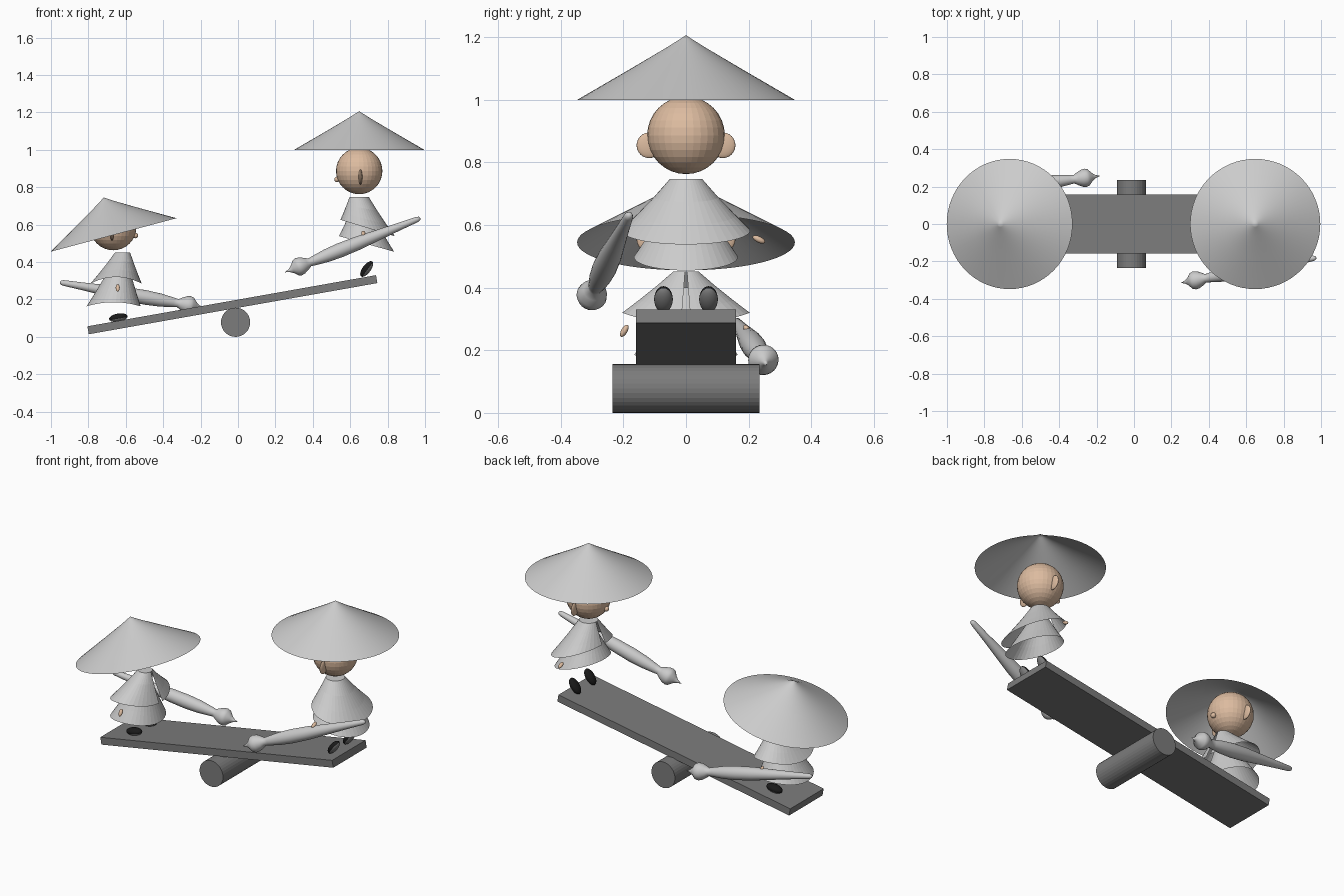
import bpy, bmesh, math
from mathutils import Vector, Matrix

if "Cube" in bpy.data.objects:
    bpy.data.objects.remove(bpy.data.objects["Cube"])


def material(name, r, g, b):
    m = bpy.data.materials.new(name)
    m.diffuse_color = (r, g, b, 1)
    m.use_nodes = True
    m.node_tree.nodes["Principled BSDF"].inputs["Base Color"].default_value = m.diffuse_color
    return m


CLOTH = material("pale_grey", 0.60, 0.60, 0.60)
WOOD = material("dark_grey", 0.20, 0.20, 0.20)
SKIN = material("skin", 0.72, 0.50, 0.35)
BLACK = material("black", 0.01, 0.01, 0.01)


def finish(name, bm, mats, smooth=False):
    bmesh.ops.recalc_face_normals(bm, faces=bm.faces)
    me = bpy.data.meshes.new(name)
    bm.to_mesh(me)
    bm.free()
    for m in mats:
        me.materials.append(m)
    for p in me.polygons:
        p.use_smooth = smooth
    ob = bpy.data.objects.new(name, me)
    bpy.context.collection.objects.link(ob)
    return ob


def loft(bm, rings):
    """Skin a list of rings; a gap of None in ring closes nothing."""
    vs = [[bm.verts.new(p) for p in r] for r in rings]
    n = len(vs[0])
    for a, b in zip(vs, vs[1:]):
        for i in range(n):
            bm.faces.new((a[i], a[(i + 1) % n], b[(i + 1) % n], b[i]))
    return vs


def lathe(name, profile, matrix, mat, n=48, smooth=True):
    bm = bmesh.new()
    rings = [[(r * math.cos(2 * math.pi * i / n), r * math.sin(2 * math.pi * i / n), z)
              for i in range(n)] for z, r in profile]
    loft(bm, rings)
    bmesh.ops.remove_doubles(bm, verts=bm.verts, dist=1e-5)
    bm.transform(matrix)
    return finish(name, bm, [mat], smooth)


def ellipsoid(name, loc, radii, mats, rot=None, seg=24, smooth=True, split=None):
    bm = bmesh.new()
    bmesh.ops.create_uvsphere(bm, u_segments=seg, v_segments=seg // 2, radius=1)
    if split is not None:
        for f in bm.faces:
            f.material_index = int(f.calc_center_median().z < split)
    bm.transform(Matrix.Translation(loc) @ (rot or Matrix()) @ Matrix.Diagonal((*radii, 1)))
    return finish(name, bm, mats, smooth)


def garment(name, top, top_r, bottom, rx, ry, slope, arch, facing, slit, n=40):
    """Flared cloth: elliptical hem that may slope or arch, with optional front slit."""
    bm = bmesh.new()
    rings = []
    for t in (0, 0.35, 0.7, 1):
        s = t * 0.9 + 0.1 * t * t
        ring = []
        for i in range(n):
            a = 2 * math.pi * (i + 0.5) / n
            c, d = math.cos(a), math.sin(a)
            hem = Vector((bottom[0] + rx * c, ry * d, bottom[1] - slope * c - arch * c * c))
            neck = Vector((top[0] + top_r * c, top_r * d, top[1]))
            p = neck.lerp(hem, s)
            p.z = neck.z + (hem.z - neck.z) * t
            ring.append(p)
        rings.append(ring)
    vs = loft(bm, rings)
    bm.faces.new(vs[0])
    if slit:
        front = [f for f in bm.faces if len(f.verts) == 4
                 and abs(f.calc_center_median().y) < 0.001
                 and (f.calc_center_median().x - top[0]) * facing > 0]
        bmesh.ops.delete(bm, geom=front, context='FACES')
    return finish(name, bm, [CLOTH])


def tilt(deg):
    return Matrix.Rotation(math.radians(deg), 4, 'Y')


def brush(name, tip, end):
    tip, end = Vector(tip), Vector(end)
    d = end - tip
    m = Matrix.Translation(tip) @ d.to_track_quat('Z', 'Y').to_matrix().to_4x4()
    k = d.length / 0.79
    # pointed bulb, narrow neck, spindle handle
    prof = [(0, 0), (0.025, 0.008), (0.045, 0.022), (0.065, 0.044), (0.08, 0.049),
            (0.10, 0.046), (0.125, 0.034), (0.145, 0.022), (0.17, 0.026), (0.24, 0.035),
            (0.32, 0.039), (0.42, 0.037), (0.54, 0.029), (0.66, 0.021), (0.77, 0.015),
            (0.785, 0.010), (0.79, 0)]
    lathe(name, [(z * k, r) for z, r in prof], m, CLOTH, 24)


# seesaw plank
bm = bmesh.new()
bmesh.ops.create_cube(bm, size=1)
bm.transform(Matrix.Translation((-0.03, 0, 0.172)) @ tilt(-10.05)
             @ Matrix.Diagonal((1.567, 0.318, 0.043, 1)))
finish("plank", bm, [WOOD])

# log pivot
lathe("pivot_log", [(-0.235, 0), (-0.235, 0.078), (0.235, 0.078), (0.235, 0)],
      Matrix.Translation((-0.013, 0, 0.078)) @ Matrix.Rotation(math.pi / 2, 4, 'X'),
      WOOD, 32, False)


def figure(side, facing, head, hat, hat_tilt, cape, skirt, hand, hand_slope, shoe, shoe_tilt):
    # wide conical hat, open beneath
    lathe(side + "_hat", [(0, 0.348), (0.10, 0.176), (0.165, 0.066), (0.195, 0.018), (0.207, 0)],
          Matrix.Translation((hat[0], 0, hat[1])) @ tilt(hat_tilt), CLOTH, 64)
    # head, nose
    hx, hz = head
    ellipsoid(side + "_head", (hx, 0, hz), (0.124,) * 3, [SKIN], seg=32, smooth=False)
    ellipsoid(side + "_nose", (hx + facing * 0.118, 0, hz - 0.045), (0.015,) * 3, [SKIN], seg=16)
    # layered robe
    garment(side + "_cape", *cape, facing, True)
    garment(side + "_skirt", *skirt, facing, False)
    for s, tag in ((-1, "_near_"), (1, "_far_")):
        ellipsoid(side + tag + "ear", (hx - facing * 0.007, s * 0.118, hz - 0.032),
                  (0.010, 0.040, 0.041), [SKIN])
        ellipsoid(side + tag + "hand", (hand[0], s * hand[1], hand[2]), (0.011, 0.010, 0.022),
                  [SKIN], Matrix.Rotation(math.radians(s * hand_slope), 4, 'X'), 16)
        # black shoe with grey sole
        ellipsoid(side + tag + "shoe", (shoe[0], s * 0.072, shoe[1]), (0.050, 0.030, 0.022),
                  [BLACK, WOOD], tilt(shoe_tilt), 24, True, -0.2)


figure("high", -1, (0.648, 0.887), (0.648, 1.0), 0,
       ((0.648, 0.747), 0.052, (0.693, 0.582), 0.146, 0.205, 0.044, 0),
       ((0.655, 0.70), 0.040, (0.687, 0.497), 0.148, 0.166, 0.042, 0),
       (0.67, 0.233, 0.554), 64, (0.688, 0.363), -53)
figure("low", 1, (-0.667, 0.587), (-0.665, 0.545), -14.9,
       ((-0.617, 0.452), 0.040, (-0.652, 0.32), 0.138, 0.205, 0, 0.036),
       ((-0.63, 0.40), 0.040, (-0.665, 0.185), 0.145, 0.166, 0, 0.022),
       (-0.643, 0.197, 0.262), 30, (-0.64, 0.103), -10)

# long brushes, one beside each figure
brush("high_brush", (0.25, -0.315, 0.345), (0.975, -0.18, 0.635))
brush("low_brush", (-0.18, 0.257, 0.155), (-0.953, 0.16, 0.292))
